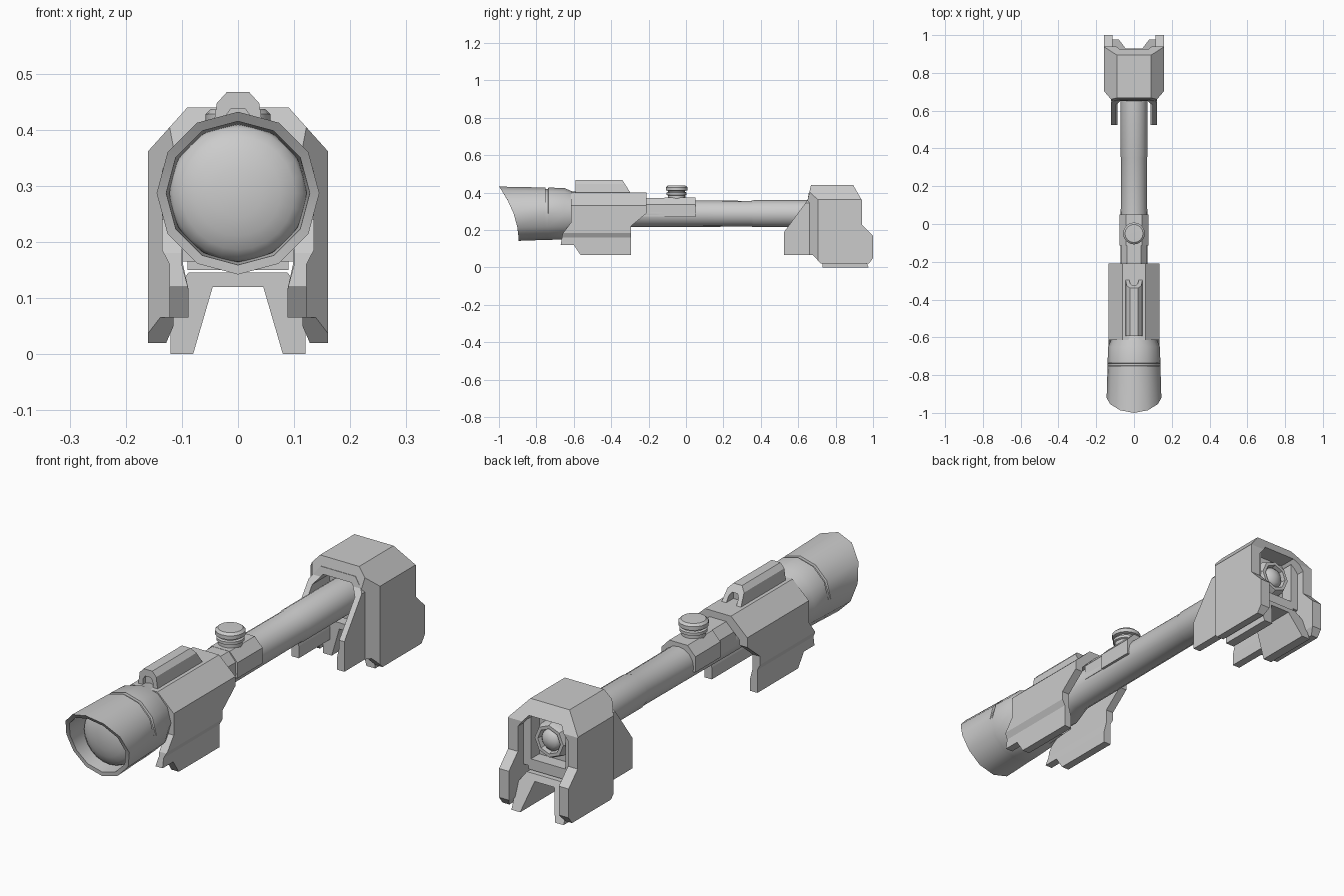
import bpy, bmesh, math
from mathutils import Vector

if "Cube" in bpy.data.objects:
    bpy.data.objects.remove(bpy.data.objects["Cube"])

AXIS_Z = 0.287   # height of the optical axis


def make(name, bm, smooth=False):
    bmesh.ops.recalc_face_normals(bm, faces=bm.faces)
    me = bpy.data.meshes.new(name)
    bm.to_mesh(me)
    bm.free()
    ob = bpy.data.objects.new(name, me)
    bpy.context.collection.objects.link(ob)
    bpy.ops.object.select_all(action='DESELECT')
    ob.select_set(True)
    bpy.context.view_layer.objects.active = ob
    if smooth:
        bpy.ops.object.shade_smooth_by_angle(angle=math.radians(38))
    return ob


def mirrored(half):
    """Close a right-hand outline with its mirror image."""
    return half + [(-x, v) for x, v in reversed(half)]


def prism(name, pts, axis, lo, hi):
    """Extrude a 2D outline along an axis: x uses (y,z), y uses (x,z), z uses (x,y)."""
    place = {'x': lambda p, t: (t, p[0], p[1]),
             'y': lambda p, t: (p[0], t, p[1]),
             'z': lambda p, t: (p[0], p[1], t)}[axis]
    bm = bmesh.new()
    a = [bm.verts.new(place(p, lo)) for p in pts]
    b = [bm.verts.new(place(p, hi)) for p in pts]
    bm.faces.new(a)
    bm.faces.new(b)
    for i in range(len(pts)):
        j = (i + 1) % len(pts)
        bm.faces.new((a[i], a[j], b[j], b[i]))
    return make(name, bm)


def intersect(ob, cutter):
    cutter.hide_render = True
    m = ob.modifiers.new("trim", 'BOOLEAN')
    m.operation = 'INTERSECT'
    m.solver = 'EXACT'
    m.object = cutter
    bpy.ops.object.select_all(action='DESELECT')
    ob.select_set(True)
    bpy.context.view_layer.objects.active = ob
    bpy.ops.object.modifier_apply(modifier=m.name)
    bpy.data.objects.remove(cutter)
    return ob


def lathe(name, prof, n=16, axis='y', center=(0, 0, AXIS_Z), edit=None):
    """Revolve (radius, position) points; zero radius makes a pole."""
    bm = bmesh.new()
    rings = []
    for r, t in prof:
        ring = []
        for i in range(n if r > 0 else 1):
            a = 2 * math.pi * i / n
            u, v = r * math.cos(a), r * math.sin(a)
            co = (u, t, v) if axis == 'y' else (u, v, t)
            ring.append(bm.verts.new(Vector(co) + Vector(center)))
        rings.append(ring)
    for a, b in zip(rings, rings[1:]):
        for i in range(n):
            j = (i + 1) % n
            f = [a[i % len(a)], a[j % len(a)], b[j % len(b)], b[i % len(b)]]
            bm.faces.new(list(dict.fromkeys(f)))
    if edit:
        edit(bm)
    return make(name, bm, True)


# Objective hood: swept-back mouth and a groove over the upper half only
def shape_hood(bm):
    for v in bm.verts:
        dx, dz = v.co.x, v.co.z - AXIS_Z
        r = math.hypot(dx, dz)
        if v.co.y < -0.95:
            t = min(max((0.145 - dz) / 0.29, 0), 1)
            v.co.y = -1 + 0.105 * (1 - (1 - t) ** 2)
        elif -0.76 < v.co.y < -0.73 and r < 0.134 and dz < 0.01:
            v.co.x, v.co.z = dx * 0.14 / r, AXIS_Z + dz * 0.14 / r


lathe("objective_hood", [(0, -0.80), (0.122, -0.80), (0.128, -1), (0.145, -1), (0.14, -0.752),
                         (0.131, -0.75), (0.131, -0.738), (0.14, -0.736), (0.137, -0.65),
                         (0.12, -0.61), (0.115, -0.52), (0, -0.52)], 12, edit=shape_hood)
lathe("front_lens", [(0.123, -0.81)] + [(0.122 * math.cos(a), -0.83 - 0.05 * math.sin(a))
      for a in (0, 0.3, 0.6, 0.9, 1.2)] + [(0, -0.88)], 24)

# Main tube, flaring into the front bell
lathe("main_tube", [(0, -0.56), (0.1, -0.56), (0.1, -0.45), (0.072, -0.36), (0.069, 0.35),
                    (0.072, 0.36), (0.072, 0.76), (0, 0.76)], 16)

# Front housing: arched shell trimmed to its side silhouette
housing = prism("front_housing", mirrored([
    (0.06, 0.40), (0.135, 0.33), (0.135, 0.185), (0.122, 0.16), (0.122, 0.065), (0.088, 0.065),
    (0.088, 0.115), (0.1, 0.16), (0.1, 0.31), (0.05, 0.36)]), 'y', -0.7, -0.15)
intersect(housing, prism("housing_trim", [
    (-0.615, 0.45), (-0.21, 0.45), (-0.21, 0.29), (-0.295, 0.22), (-0.295, 0.03), (-0.54, 0.03),
    (-0.60, 0.12), (-0.67, 0.12), (-0.66, 0.18), (-0.615, 0.24)], 'x', -0.3, 0.3))

# Rail on top of the housing with a rounded inner arch
rail = prism("top_rail", mirrored([
    (0.02, 0.467), (0.038, 0.447), (0.046, 0.39), (0.024, 0.39), (0.022, 0.425), (0.012, 0.438)]),
    'y', -0.6, -0.28)
intersect(rail, prism("rail_trim", [(-0.592, 0.38), (-0.592, 0.5), (-0.36, 0.5), (-0.34, 0.467),
                                    (-0.285, 0.38)], 'x', -0.1, 0.1))
prism("rail_core", mirrored([(0.012, 0.44), (0.025, 0.425), (0.025, 0.39)]), 'y', -0.575, -0.345)

# Turret saddle: narrow neck and wider block
prism("saddle_neck", mirrored([(0.038, 0.372), (0.07, 0.335), (0.07, 0.272)]), 'y', -0.23, -0.1)
prism("saddle_block", mirrored([(0.042, 0.373), (0.078, 0.335), (0.078, 0.27)]), 'y', -0.115, 0.05)

# Adjustment turret
lathe("turret", [(0, 0.36), (0.047, 0.36), (0.047, 0.385), (0.054, 0.388), (0.054, 0.4),
                 (0.045, 0.403), (0.045, 0.409), (0.058, 0.412), (0.058, 0.428), (0.048, 0.437),
                 (0, 0.438)], 16, 'z', (0, -0.05, 0))

# Rear guard: heavy arch trimmed from the side and from above
guard = prism("rear_guard", mirrored([
    (0.09, 0.44), (0.16, 0.362), (0.16, 0.02), (0.128, 0.02), (0.115, 0.05), (0.115, 0.335),
    (0.075, 0.385)]), 'y', 0.6, 1.05)
intersect(guard, prism("guard_side_trim", [
    (0.67, 0.45), (0.888, 0.45), (0.94, 0.36), (0.94, 0.23), (1, 0.17), (1, 0.05), (0.97, 0.01),
    (0.73, 0.01), (0.68, 0.065), (0.65, 0.065), (0.65, 0.36)], 'x', -0.3, 0.3))
intersect(guard, prism("guard_top_trim", mirrored([(0.105, 0.64), (0.16, 0.705), (0.165, 0.72),
                                                   (0.165, 1.1)]), 'z', -0.1, 0.6))

# Forward collar whose sides become the two prongs
collar = prism("guard_collar", mirrored([
    (0.08, 0.40), (0.122, 0.345), (0.122, 0.065), (0.088, 0.065), (0.088, 0.115), (0.098, 0.16),
    (0.098, 0.33), (0.065, 0.372)]), 'y', 0.4, 0.9)
intersect(collar, prism("collar_trim", [(0.525, 0.03), (0.525, 0.19), (0.65, 0.36), (0.66, 0.42),
                                        (0.76, 0.42), (0.76, 0.03)], 'x', -0.3, 0.3))

# Eyepiece mount, recessed frame, ring and lens
prism("eyepiece_block", mirrored([(0.08, 0.388), (0.118, 0.34), (0.118, 0.165)]), 'y', 0.74, 0.85)
for s in (-1, 1):
    prism("frame_side", [(s * 0.08, 0.165), (s * 0.117, 0.165), (s * 0.117, 0.34), (s * 0.08, 0.37)],
          'y', 0.84, 0.905)
prism("frame_sill", mirrored([(0.09, 0.195), (0.09, 0.15)]), 'y', 0.80, 0.905)
lathe("eyepiece_ring", [(0.075, 0.84), (0.075, 0.88), (0.066, 0.9), (0.052, 0.9), (0.048, 0.87),
                        (0, 0.87)], 8)
lathe("rear_lens", [(0.046, 0.865), (0.044, 0.885), (0.03, 0.9), (0, 0.907)], 16)

# Splayed foot bridge under the guard
bridge = prism("foot_bridge", mirrored([(0.088, 0.146), (0.12, 0.1), (0.12, 0), (0.08, 0),
                                        (0.045, 0.12)]), 'y', 0.6, 1.1)
intersect(bridge, prism("bridge_trim", [(0.73, -0.05), (0.995, -0.05), (0.915, 0.16), (0.73, 0.16)],
                        'x', -0.3, 0.3))
